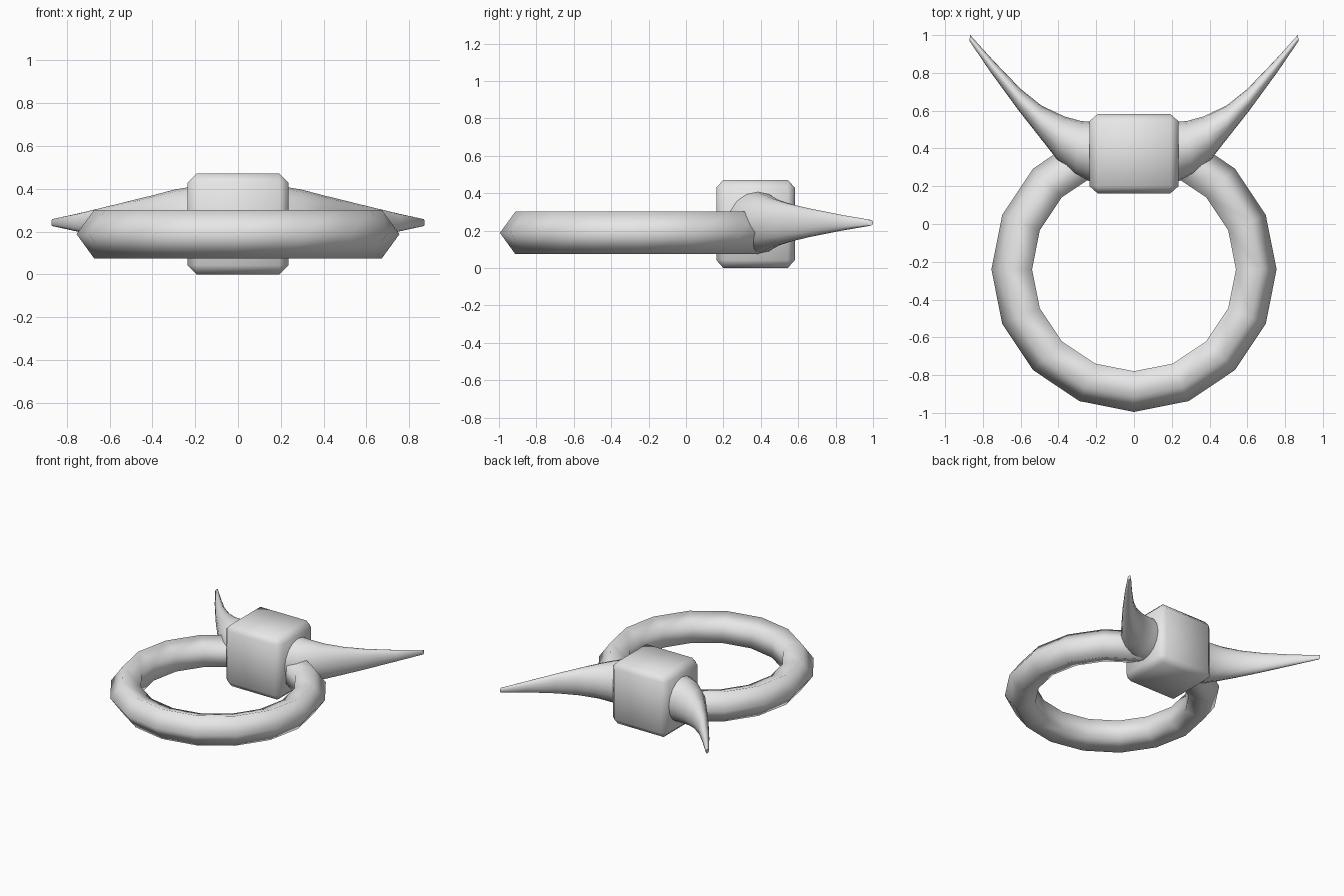
import bpy
import bmesh
from math import sin, cos, pi, radians
from mathutils import Vector

cube = bpy.data.objects.get("Cube")
if cube:
    bpy.data.objects.remove(cube, do_unlink=True)

# One plain grey metal for everything
metal = bpy.data.materials.new("grey metal")
metal.use_nodes = True
grey = (0.8, 0.8, 0.8, 1)
metal.diffuse_color = grey
metal.node_tree.nodes["Principled BSDF"].inputs["Base Color"].default_value = grey


def add_object(name, bm, angle):
    bmesh.ops.recalc_face_normals(bm, faces=bm.faces)
    mesh = bpy.data.meshes.new(name)
    bm.to_mesh(mesh)
    bm.free()
    mesh.materials.append(metal)
    ob = bpy.data.objects.new(name, mesh)
    bpy.context.collection.objects.link(ob)
    bpy.ops.object.select_all(action="DESELECT")
    ob.select_set(True)
    bpy.context.view_layer.objects.active = ob
    bpy.ops.object.shade_smooth_by_angle(angle=radians(angle))
    return ob


def bridge(bm, a, b):
    for k in range(len(a)):
        n = (k + 1) % len(a)
        bm.faces.new((a[k], a[n], b[n], b[k]))


# Band: sixteen-segment torus with a five-sided section
def build_band(major=0.636, minor=0.119, segments=16, sides=5):
    bm = bmesh.new()
    rings = []
    for i in range(segments):
        a = 2 * pi * i / segments
        ring = []
        for j in range(sides):
            t = 2 * pi * j / sides
            r = major + minor * cos(t)
            ring.append(bm.verts.new((r * cos(a), r * sin(a) - 0.24,
                                      0.188 + minor * sin(t))))
        rings.append(ring)
    for i in range(segments):
        bridge(bm, rings[i], rings[(i + 1) % segments])
    add_object("ring_band", bm, 80)


# Block: chamfered cube at the back of the band
def build_block():
    bm = bmesh.new()
    bmesh.ops.create_cube(bm, size=1)
    bmesh.ops.bevel(bm, geom=bm.edges[:], offset=0.09, segments=1,
                    affect="EDGES", profile=0.5)
    bmesh.ops.scale(bm, vec=(0.47, 0.42, 0.472), verts=bm.verts)
    bmesh.ops.translate(bm, vec=(0, 0.372, 0.236), verts=bm.verts)
    add_object("centre_block", bm, 50)


# Horns: elliptical sections given by back point, front point, half height
SECTIONS = [
    ((0.20, 0.54), (0.20, 0.21), 0.17),
    ((0.28, 0.545), (0.31, 0.26), 0.155),
    ((0.37, 0.57), (0.41, 0.345), 0.13),
    ((0.49, 0.627), (0.50, 0.46), 0.104),
    ((0.60, 0.715), (0.61, 0.60), 0.077),
    ((0.74, 0.86), (0.76, 0.805), 0.042),
    ((0.867, 1.0), (0.872, 0.97), 0.016),
]


def build_horn(name, side, sides=16):
    bm = bmesh.new()
    rings = []
    for back, front, height in SECTIONS:
        b = Vector((side * back[0], back[1], 0.242))
        f = Vector((side * front[0], front[1], 0.242))
        mid, half = (b + f) / 2, (b - f) / 2
        up = Vector((0, 0, height))
        angles = [2 * pi * k / sides for k in range(sides)]
        rings.append([bm.verts.new(mid + half * cos(t) + up * sin(t))
                      for t in angles])
    for a, b in zip(rings, rings[1:]):
        bridge(bm, a, b)
    bm.faces.new(rings[0])
    bm.faces.new(rings[-1])
    add_object(name, bm, 50)


build_band()
build_block()
build_horn("left_horn", 1)
build_horn("right_horn", -1)
